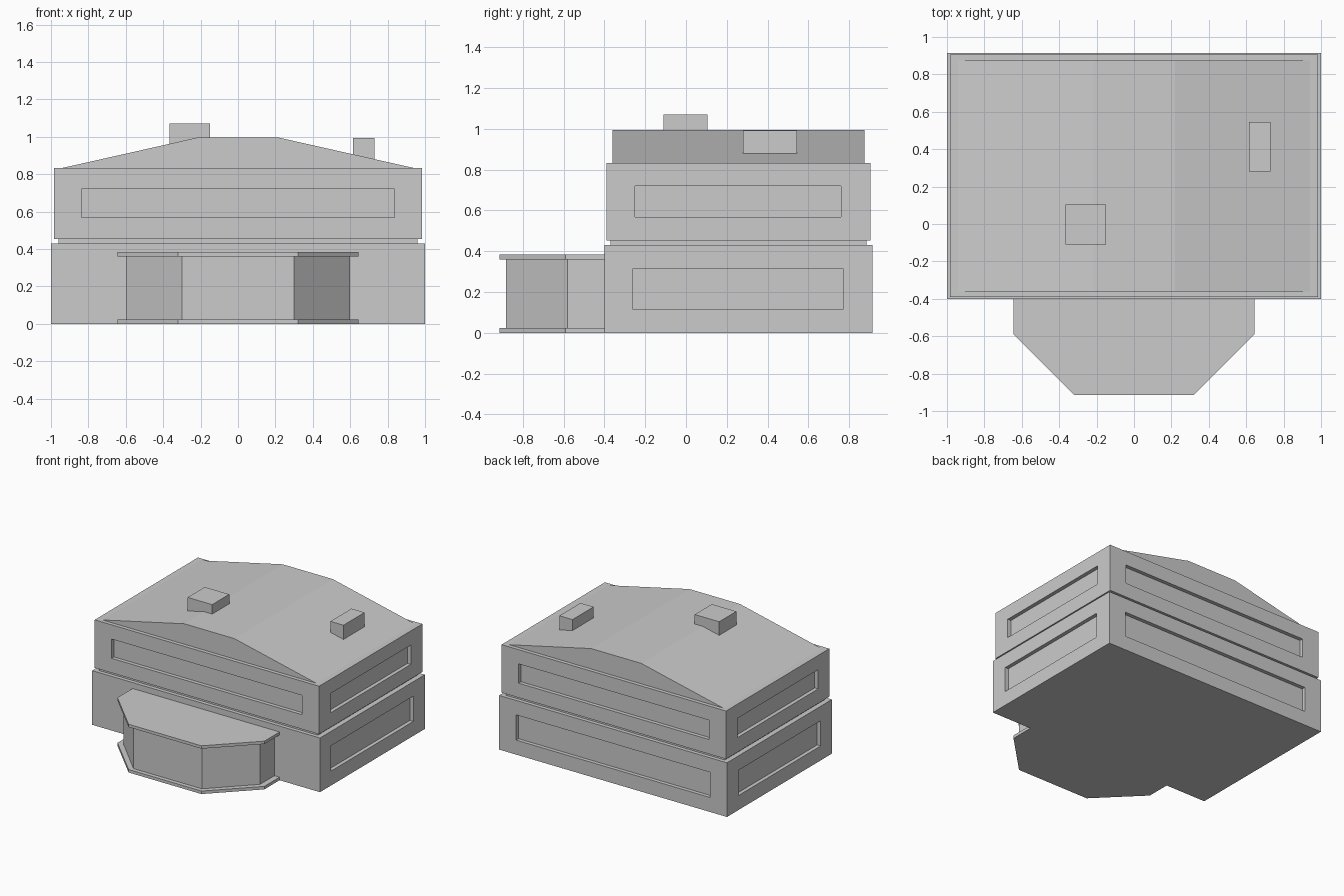
import bpy
import bmesh
from mathutils import Vector

default = bpy.data.objects.get("Cube")
if default:
    bpy.data.objects.remove(default, do_unlink=True)

GREY = (0.6, 0.6, 0.6, 1.0)
grey = bpy.data.materials.new("light grey")
grey.use_nodes = True
grey.diffuse_color = GREY
grey.node_tree.nodes["Principled BSDF"].inputs["Base Color"].default_value = GREY


def finish(name, bm):
    bmesh.ops.recalc_face_normals(bm, faces=bm.faces)
    mesh = bpy.data.meshes.new(name)
    bm.to_mesh(mesh)
    bm.free()
    mesh.materials.append(grey)
    obj = bpy.data.objects.new(name, mesh)
    bpy.context.collection.objects.link(obj)
    return obj


def prism(name, outline, move):
    """Extrude a closed outline along the vector move."""
    bm = bmesh.new()
    face = bm.faces.new([bm.verts.new(p) for p in outline])
    moved = bmesh.ops.extrude_face_region(bm, geom=[face])["geom"]
    verts = [v for v in moved if isinstance(v, bmesh.types.BMVert)]
    bmesh.ops.translate(bm, verts=verts, vec=move)
    return finish(name, bm)


def box_bmesh(x, y, z):
    bm = bmesh.new()
    bmesh.ops.create_cube(bm, size=1)
    for v in bm.verts:
        v.co = [lim[0] if c < 0 else lim[1] for c, lim in zip(v.co, (x, y, z))]
    return bm


def box(name, x, y, z):
    return finish(name, box_bmesh(x, y, z))


def storey(name, x, y, z, window_x, window_y, window_z, plain_front=False):
    """A box with a long recessed panel in each wall."""
    bm = box_bmesh(x, y, z)
    bm.normal_update()
    walls = [f for f in bm.faces if abs(f.normal.z) < 0.5
             and not (plain_front and f.normal.y < -0.5)]
    bmesh.ops.inset_individual(bm, faces=walls, thickness=0.05)
    limits = (window_x, window_y, window_z)
    for wall in walls:
        normal = wall.normal.copy()
        middle = wall.calc_center_median()
        for v in wall.verts:
            for axis in range(3):
                if abs(normal[axis]) < 0.5:
                    v.co[axis] = limits[axis][int(v.co[axis] > middle[axis])]
        panel = bmesh.ops.extrude_discrete_faces(bm, faces=[wall])["faces"][0]
        bmesh.ops.translate(bm, verts=panel.verts[:], vec=normal * -0.03)
    return finish(name, bm)


def bay(name, half_width, half_front, y_front, y_bend, z_low, z_high):
    """A bay with two chamfered corners, running back into the wall."""
    right = [(half_width, -0.4), (half_width, y_bend), (half_front, y_front)]
    outline = right + [(-px, py) for px, py in reversed(right)]
    return prism(name, [(px, py, z_low) for px, py in outline],
                 Vector((0, 0, z_high - z_low)))


# Main storeys with a narrow recessed joint between them
storey("lower_storey", (-1, 1), (-0.4, 0.915), (0, 0.43),
       (-0.85, 0.85), (-0.26, 0.77), (0.115, 0.315), plain_front=True)
box("storey_joint", (-0.96, 0.96), (-0.37, 0.885), (0.43, 0.452))
storey("upper_storey", (-0.985, 0.985), (-0.39, 0.905), (0.452, 0.833),
       (-0.837, 0.837), (-0.25, 0.76), (0.567, 0.72))

# Low roof with a flat crown
prism("roof", [(px, -0.36, pz) for px, pz in
               ((-0.94, 0.833), (0.94, 0.833), (0.22, 0.995), (-0.22, 0.995))],
      Vector((0, 1.235, 0)))

# Rooftop blocks
box("square_roof_block", (-0.365, -0.15), (-0.11, 0.105), (0.94, 1.07))
box("narrow_roof_block", (0.615, 0.73), (0.28, 0.545), (0.86, 0.993))

# Front bay between its base and top slabs
bay("bay_base_slab", 0.645, 0.32, -0.915, -0.59, 0, 0.024)
bay("bay_body", 0.6, 0.3, -0.882, -0.58, 0.024, 0.36)
bay("bay_top_slab", 0.645, 0.32, -0.915, -0.59, 0.36, 0.383)
